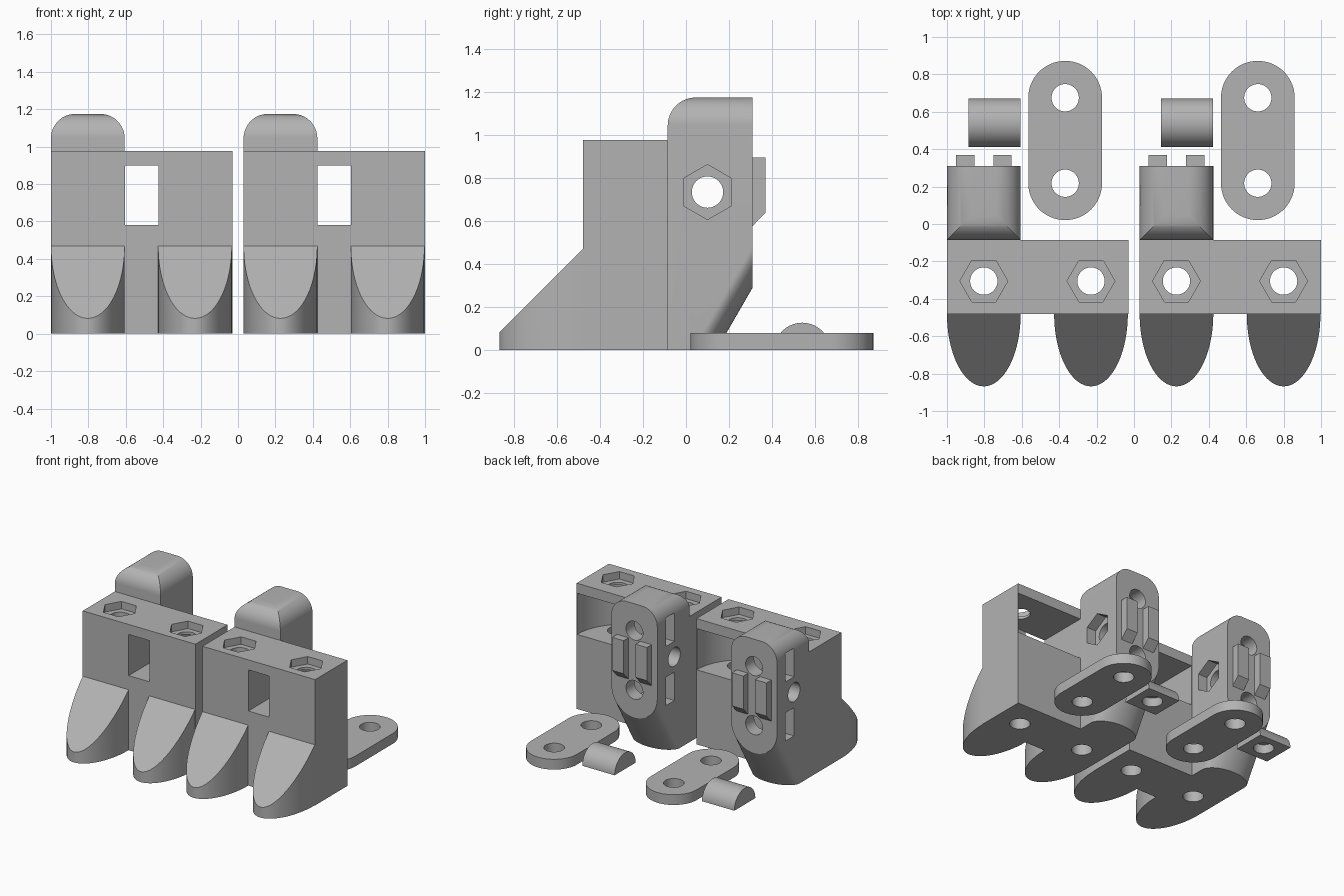
import bpy, bmesh
from math import sin, cos, pi

cube = bpy.data.objects.get("Cube")
if cube:
    bpy.data.objects.remove(cube, do_unlink=True)

grey = bpy.data.materials.new("plain_grey")
grey.use_nodes = True
colour = (0.45, 0.45, 0.45, 1)
grey.diffuse_color = colour
grey.node_tree.nodes["Principled BSDF"].inputs["Base Color"].default_value = colour

PITCH = 1.03              # distance between the two repeated sets
HALF = 0.197              # half width of the fingers and straps
HOLE, NUT = 0.073, 0.128  # bolt hole radius, nut corner radius
LEFT, RIGHT = -0.803, -0.23   # bolt centre lines
BACK = -0.085             # back of the block


def arc(cx, cy, rx, ry, start, end, n=24):
    """Points on an ellipse from one angle to another, in units of pi."""
    angles = [pi * (start + (end - start) * i / n) for i in range(n + 1)]
    return [(cx + rx * cos(t), cy + ry * sin(t)) for t in angles]


def circle(cx, cy, r=HOLE, n=48, turn=0):
    return arc(cx, cy, r, r, turn, turn + 2, n)[:-1]


def rect(u0, u1, v0, v1):
    return [(u0, v0), (u1, v0), (u1, v1), (u0, v1)]


def prism(name, points, axis, a, b, far=None):
    """Extrude a profile along an axis; far may give another end profile."""
    place = {"x": lambda u, v, w: (w, u, v),
             "y": lambda u, v, w: (u, w, v),
             "z": lambda u, v, w: (u, v, w)}[axis]
    bm = bmesh.new()
    one = [bm.verts.new(place(u, v, a)) for u, v in points]
    two = [bm.verts.new(place(u, v, b)) for u, v in far or points]
    bm.faces.new(one)
    bm.faces.new(two)
    for i in range(len(one)):
        bm.faces.new((one[i - 1], one[i], two[i], two[i - 1]))
    bmesh.ops.recalc_face_normals(bm, faces=bm.faces)
    mesh = bpy.data.meshes.new(name)
    bm.to_mesh(mesh)
    bm.free()
    mesh.materials.append(grey)
    obj = bpy.data.objects.new(name, mesh)
    bpy.context.collection.objects.link(obj)
    return obj


def boolean(obj, tools, operation="DIFFERENCE"):
    """Apply each tool in turn and throw it away."""
    for tool in tools:
        mod = obj.modifiers.new("cut", "BOOLEAN")
        mod.operation, mod.solver, mod.object = operation, "EXACT", tool
        graph = bpy.context.evaluated_depsgraph_get()
        mesh = bpy.data.meshes.new_from_object(obj.evaluated_get(graph))
        obj.modifiers.clear()
        obj.data = mesh
        bpy.data.objects.remove(tool, do_unlink=True)


parts = []

# Block with bolt holes, nut pockets and a curved hinge cavity behind the window
block = prism("hinge_block", rect(-1, -0.03, -0.48, BACK), "z", 0, 0.978)
cavity = [(-0.03, 0.1), (-0.605, 0.1), (-0.605, -0.6), (-0.425, -0.6)]
cavity += arc(-0.425, BACK, 0.392, 0.392, 1.5, 2)
cuts = [prism("cavity_cutter", cavity, "z", 0.58, 0.9)]
for x in (LEFT, RIGHT):
    cuts.append(prism("bolt_cutter", circle(x, -0.305), "z", -0.1, 1.1))
    cuts.append(prism("nut_cutter", circle(x, -0.305, NUT, 6), "z", 0.92, 1.1))
boolean(block, cuts)
parts.append(block)

# Sloping rounded noses on the front
for name, x in (("outer_nose", LEFT), ("inner_nose", RIGHT)):
    nose = prism(name, arc(x, -0.48, HALF, 0.388, 1, 2, 48), "z", 0, 0.6)
    slope = [(-1.08, -0.13), (-0.38, 0.57), (-0.38, 1), (-1.08, 1)]
    boolean(nose, [prism("slope_cutter", slope, "x", -1.2, 0.2)])
    parts.append(nose)

# Column: rounded top, round lower end running obliquely to the ground
top = arc(LEFT + 0.067, 1.045, 0.13, 0.13, 0, 0.5, 16)
top += arc(LEFT - 0.067, 1.045, 0.13, 0.13, 0.5, 1, 16)
low = arc(LEFT, 0.487, HALF, HALF, 1, 2, 40)
shifted = [(x, z - 0.51 * 1.73) for x, z in low]
column = prism("mount_column", top + low, "y", 0.31, -0.2, top + shifted)
side = [(0.5, 0), (0.5, 1.3), (0.06, 1.178)]
side += arc(BACK + 0.13, 1.045, 0.13, 0.13, 0.5, 1, 16) + [(BACK, 0)]
boolean(column, [prism("side_cutter", side, "x", -1.2, -0.4)], "INTERSECT")

# Hinge bolt hole, side nut slots and rear screw holes
cuts = [prism("hinge_cutter", circle(0.1, 0.735), "x", -1.2, -0.4),
        prism("nut_cutter", circle(0.1, 0.735, NUT, 6, 0.5), "x", -0.685, -0.5)]
for z in (0.735 - 0.23, 0.735 + 0.23):
    slot = [(-1.1, z - 0.11), (LEFT + 0.064, z - 0.11), (LEFT + NUT, z),
            (LEFT + 0.064, z + 0.11), (-1.1, z + 0.11)]
    cuts.append(prism("slot_cutter", slot, "y", 0.1, 0.205))
    cuts.append(prism("screw_cutter", circle(LEFT, z), "y", 0.03, 0.5))
boolean(column, cuts)
parts.append(column)

# Locating ribs on the back of the column
rib = [(0.3, 0.567), (0.31, 0.577), (0.37, 0.64), (0.37, 0.897), (0.3, 0.897)]
for name, x in (("outer_rib", LEFT - 0.1), ("inner_rib", LEFT + 0.1)):
    parts.append(prism(name, rib, "x", x - 0.049, x + 0.049))

# Loose strap with two holes
cx, y0, y1 = -0.368, 0.218, 0.675
outline = arc(cx, y1, HALF, HALF, 0, 1, 40) + arc(cx, y0, HALF, HALF, 1, 2, 40)
strap = prism("strap_plate", outline, "z", 0, 0.08)
boolean(strap, [prism("hole_cutter", circle(cx, y), "z", -0.1, 0.2) for y in (y0, y1)])
parts.append(strap)

# Loose half-round spacer with a blind hole underneath
spacer = prism("half_round_spacer", arc(0.541, 0, 0.129, 0.127, 0, 1, 40), "x", -0.885, -0.607)
boolean(spacer, [prism("recess_cutter", circle(-0.746, 0.541), "z", -0.1, 0.07)])
parts.append(spacer)

# Smooth the curved faces, then repeat the whole set beside the first
bpy.ops.object.select_all(action="DESELECT")
for obj in parts:
    obj.select_set(True)
bpy.context.view_layer.objects.active = block
bpy.ops.object.shade_smooth_by_angle(angle=pi / 6)
for obj in parts:
    twin = obj.copy()
    twin.name = "second_" + obj.name
    twin.location.x = PITCH
    bpy.context.collection.objects.link(twin)
